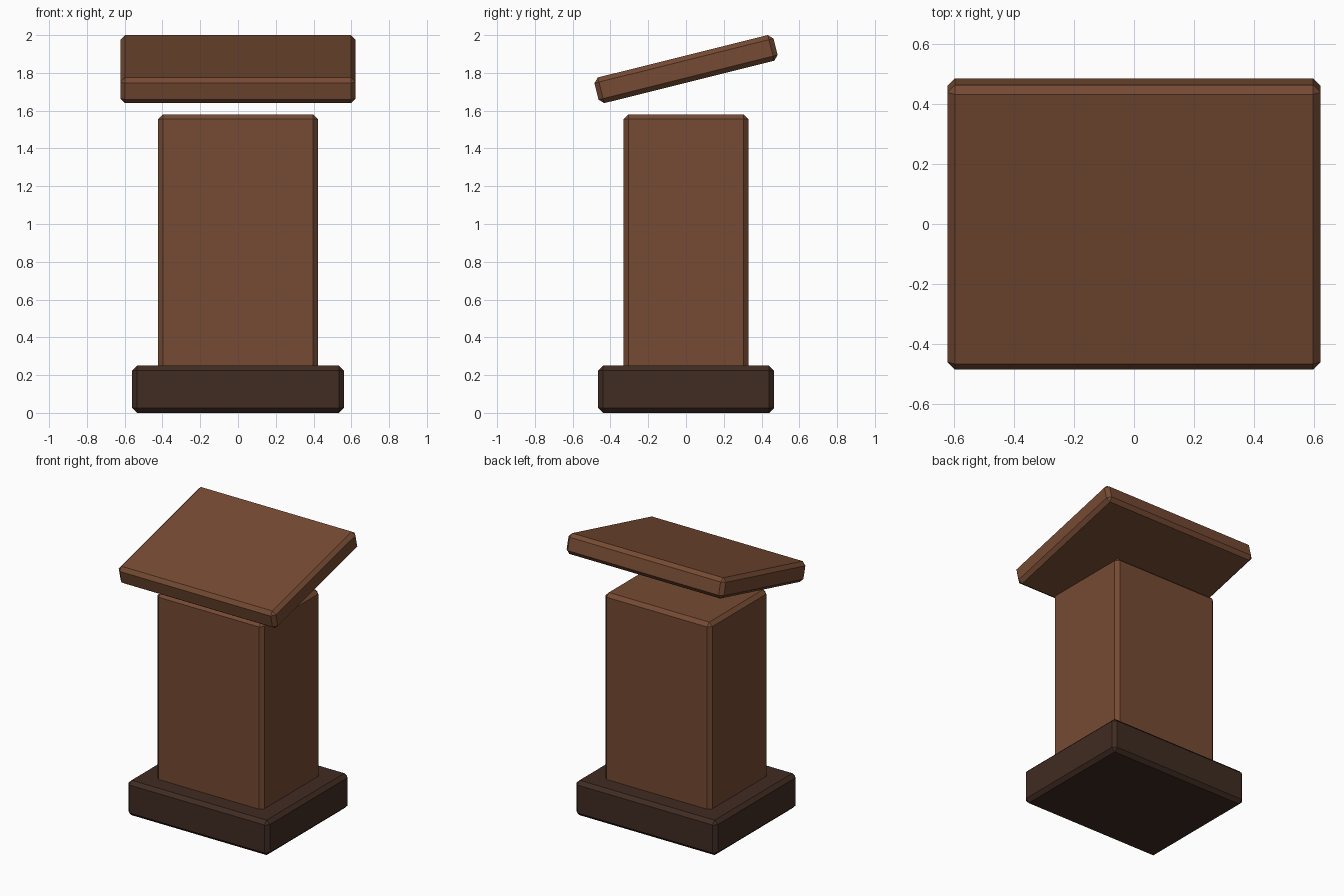
import bpy
import math

if "Cube" in bpy.data.objects:
    bpy.data.objects.remove(bpy.data.objects["Cube"])


def material(name, rgb):
    mat = bpy.data.materials.new(name)
    mat.diffuse_color = (*rgb, 1.0)
    mat.use_nodes = True
    mat.node_tree.nodes["Principled BSDF"].inputs["Base Color"].default_value = mat.diffuse_color
    return mat


wood = material("brown wood", (0.178, 0.069, 0.033))
dark_wood = material("dark brown wood", (0.051, 0.025, 0.016))


def block(name, size, centre, mat, tilt=0.0, bevel=0.025):
    """Box with a single flat chamfer on every edge."""
    bpy.ops.mesh.primitive_cube_add(size=1, location=centre)
    ob = bpy.context.object
    ob.name = name
    ob.scale = size
    bpy.ops.object.transform_apply(location=False, rotation=False, scale=True)
    ob.rotation_euler.x = tilt
    mod = ob.modifiers.new("chamfer", 'BEVEL')
    mod.width = bevel
    mod.segments = 1
    ob.data.materials.append(mat)
    return ob


# Plinth on the floor
block("base", (1.12, 0.93, 0.25), (0, 0, 0.125), dark_wood)

# Pedestal column, sunk slightly into the plinth
block("column", (0.845, 0.66, 1.38), (0, 0, 0.89), wood)

# Slanted reading board, floating above the column and rising to the back
block("reading_board", (1.246, 0.977, 0.14), (0, 0, 1.82), wood, tilt=math.radians(14))
